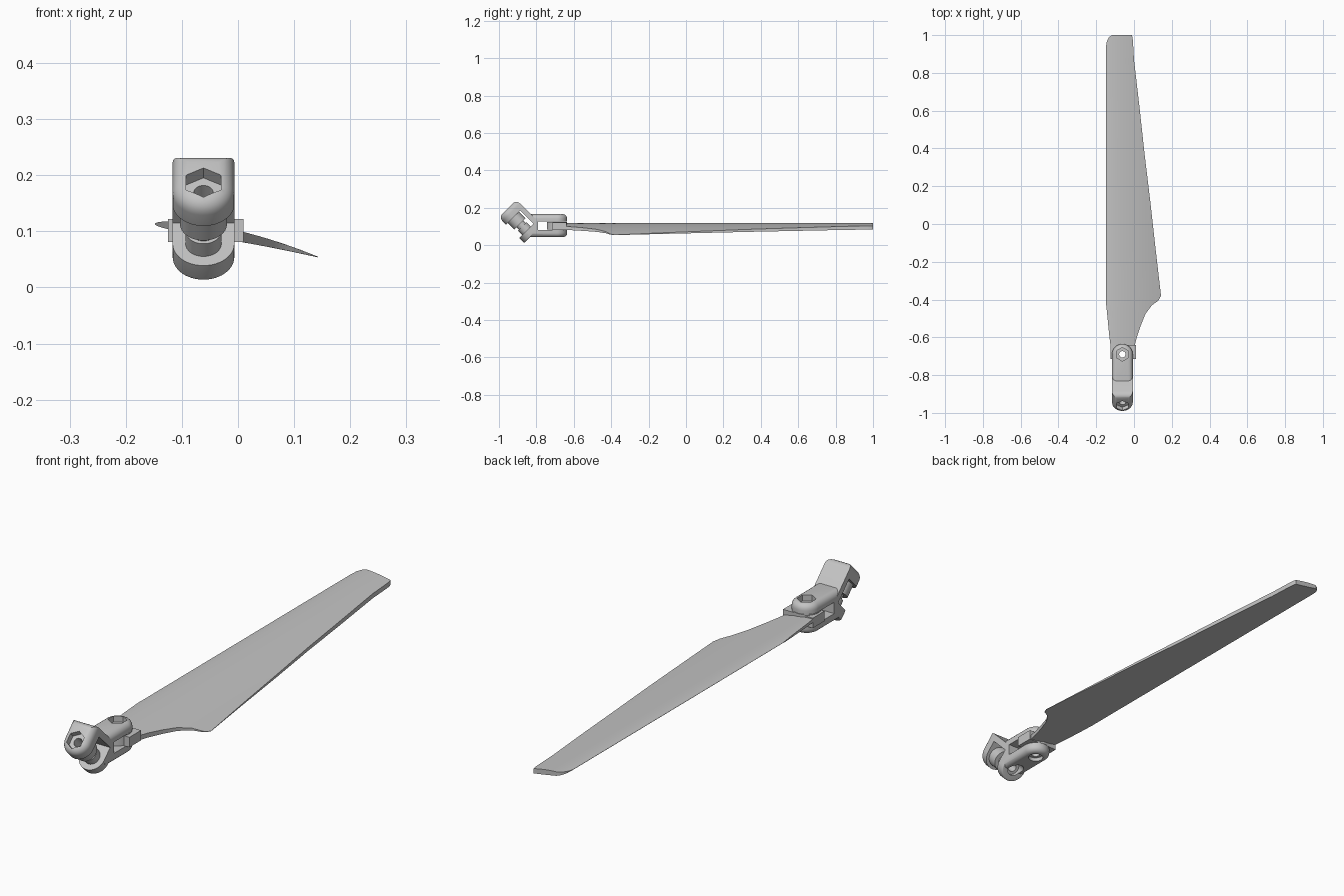
import bpy, bmesh
from math import cos, sin, pi, radians, sqrt
from mathutils import Matrix

cube = bpy.data.objects.get("Cube")
if cube:
    bpy.data.objects.remove(cube, do_unlink=True)

GREY = (0.55, 0.55, 0.55, 1)
grey = bpy.data.materials.new("plain grey")
grey.use_nodes = True
grey.diffuse_color = GREY
grey.node_tree.nodes["Principled BSDF"].inputs["Base Color"].default_value = GREY

PIN_X = -0.0615
R = 0.055          # ear radius
REAR = Matrix.Translation((PIN_X, -0.69, 0))
FRONT = Matrix.Translation((PIN_X, -0.3875, -0.3875)) @ Matrix.Rotation(radians(45), 4, 'X')


def finish(bm, name):
    bmesh.ops.recalc_face_normals(bm, faces=bm.faces)
    mesh = bpy.data.meshes.new(name)
    bm.to_mesh(mesh)
    bm.free()
    mesh.materials.append(grey)
    obj = bpy.data.objects.new(name, mesh)
    bpy.context.collection.objects.link(obj)
    return obj


def prism(name, outline, lo, hi, frame, bevel_lo=0, bevel_hi=0):
    """Extrude an outline along the frame's z axis and round its end edges."""
    bm = bmesh.new()
    base = bm.faces.new([bm.verts.new((x, y, lo)) for x, y in outline])
    ext = bmesh.ops.extrude_face_region(bm, geom=[base])
    for v in ext["geom"]:
        if isinstance(v, bmesh.types.BMVert):
            v.co.z = hi
    if base not in bm.faces[:] or len(bm.faces) < len(outline) + 2:
        bm.faces.new([v for v in bm.verts if abs(v.co.z - lo) < 1e-6])
    for level, size in ((lo, bevel_lo), (hi, bevel_hi)):
        if size:
            edges = [e for e in bm.edges if all(abs(v.co.z - level) < 1e-6 for v in e.verts)]
            bmesh.ops.bevel(bm, geom=edges, offset=size, segments=5, profile=0.5, affect='EDGES')
    bm.transform(frame)
    return finish(bm, name)


def circle(r, n=32):
    return [(r * sin(2 * pi * i / n), r * cos(2 * pi * i / n)) for i in range(n)]


def ear(length, side):
    """Half round end facing side, with a straight body behind it."""
    arc = [(R * cos(pi * i / 24), side * R * sin(pi * i / 24)) for i in range(25)]
    return arc + [(-R, -side * length), (R, -side * length)]


def box(x0, x1, y0, y1):
    return [(x0, y0), (x1, y0), (x1, y1), (x0, y1)]


def combine(target, other, operation):
    mod = target.modifiers.new("join", 'BOOLEAN')
    mod.operation, mod.object, mod.solver = operation, other, 'EXACT'
    bpy.context.view_layer.objects.active = target
    bpy.ops.object.modifier_apply(modifier=mod.name)
    bpy.data.objects.remove(other, do_unlink=True)


def cut(target, outline, lo, hi, frame):
    combine(target, prism("cutter", outline, lo, hi, frame), 'DIFFERENCE')


def smooth(obj):
    bpy.ops.object.select_all(action='DESELECT')
    obj.select_set(True)
    bpy.context.view_layer.objects.active = obj
    bpy.ops.object.shade_smooth_by_angle(angle=radians(32))


# Hinge bracket: level rear fork joined to a tilted front fork
bracket = prism("hinge_bracket", ear(0.16, 1), 0.043, 0.166, REAR, 0.022, 0.025)
combine(bracket, prism("front_fork", ear(0.078, -1), 0.619, 0.813, FRONT, 0.006, 0.028), 'UNION')
cut(bracket, box(-0.1, 0.1, -0.1, 0.1), 0.081, 0.127, REAR)
cut(bracket, box(-0.1, 0.1, -0.1, 0.052), 0.658, 0.758, FRONT)

# Stepped bushing between the front ears
for r, lo, hi in ((0.042, 0.708, 0.762), (0.025, 0.65, 0.72), (0.032, 0.65, 0.69)):
    combine(bracket, prism("bushing", circle(r), lo, hi, FRONT), 'UNION')

# Bolt holes: hexagonal pocket on top, round pocket below
for frame, lo, hi in ((REAR, 0.043, 0.166), (FRONT, 0.619, 0.813)):
    cut(bracket, circle(0.036, 6), hi - 0.025, hi + 0.05, frame)
    cut(bracket, circle(0.017), lo - 0.05, hi + 0.05, frame)
    cut(bracket, circle(0.029), lo - 0.05, lo + 0.015, frame)
smooth(bracket)

# Blade root: round hinge eye with a wider shoulder
root = prism("blade_root", circle(R - 0.001), 0.083, 0.125, REAR)
combine(root, prism("shoulder", box(-0.0635, 0.0715, -0.025, 0.05), 0.081, 0.122, REAR), 'UNION')
cut(root, circle(0.017), 0, 0.2, REAR)
smooth(root)

# Blade: one constant aerofoil section trimmed by the plan outline
# Stations are (y, left x, right x)
STATIONS = [
    (-0.66, -0.122, 0.0), (-0.6, -0.13, 0.015), (-0.54, -0.136, 0.035),
    (-0.477, -0.142, 0.06), (-0.43, -0.147, 0.095), (-0.405, -0.148, 0.13),
    (-0.38, -0.148, 0.143), (-0.13, -0.148, 0.114), (0.13, -0.148, 0.085),
    (0.37, -0.148, 0.056), (0.61, -0.148, 0.03), (0.87, -0.148, 0.0),
    (0.94, -0.148, -0.004), (0.97, -0.143, -0.006), (0.99, -0.132, -0.008),
    (1.0, -0.116, -0.012)]


def section(x):
    s = min(max((x + 0.148) / 0.291, 0), 1)
    middle = 0.113 - 0.059 * s + 0.034 * s * (1 - s)
    half = 0.0265 * sqrt(s) * (1 - s) + 0.0006 * s
    return middle + half, middle - half


STEPS = 16
bm = bmesh.new()
rings = []
for y, left, right in STATIONS:
    xs = [left + (right - left) * (i / STEPS) ** 1.7 for i in range(STEPS + 1)]
    ring = [bm.verts.new((x, y, section(x)[0])) for x in xs]
    ring += [bm.verts.new((x, y, section(x)[1])) for x in reversed(xs)]
    rings.append(ring)
for a, b in zip(rings, rings[1:]):
    for i in range(len(a)):
        j = (i + 1) % len(a)
        bm.faces.new((a[i], a[j], b[j], b[i]))
bm.faces.new(rings[0])
bm.faces.new(rings[-1])
bmesh.ops.remove_doubles(bm, verts=bm.verts, dist=1e-5)
smooth(finish(bm, "blade"))
